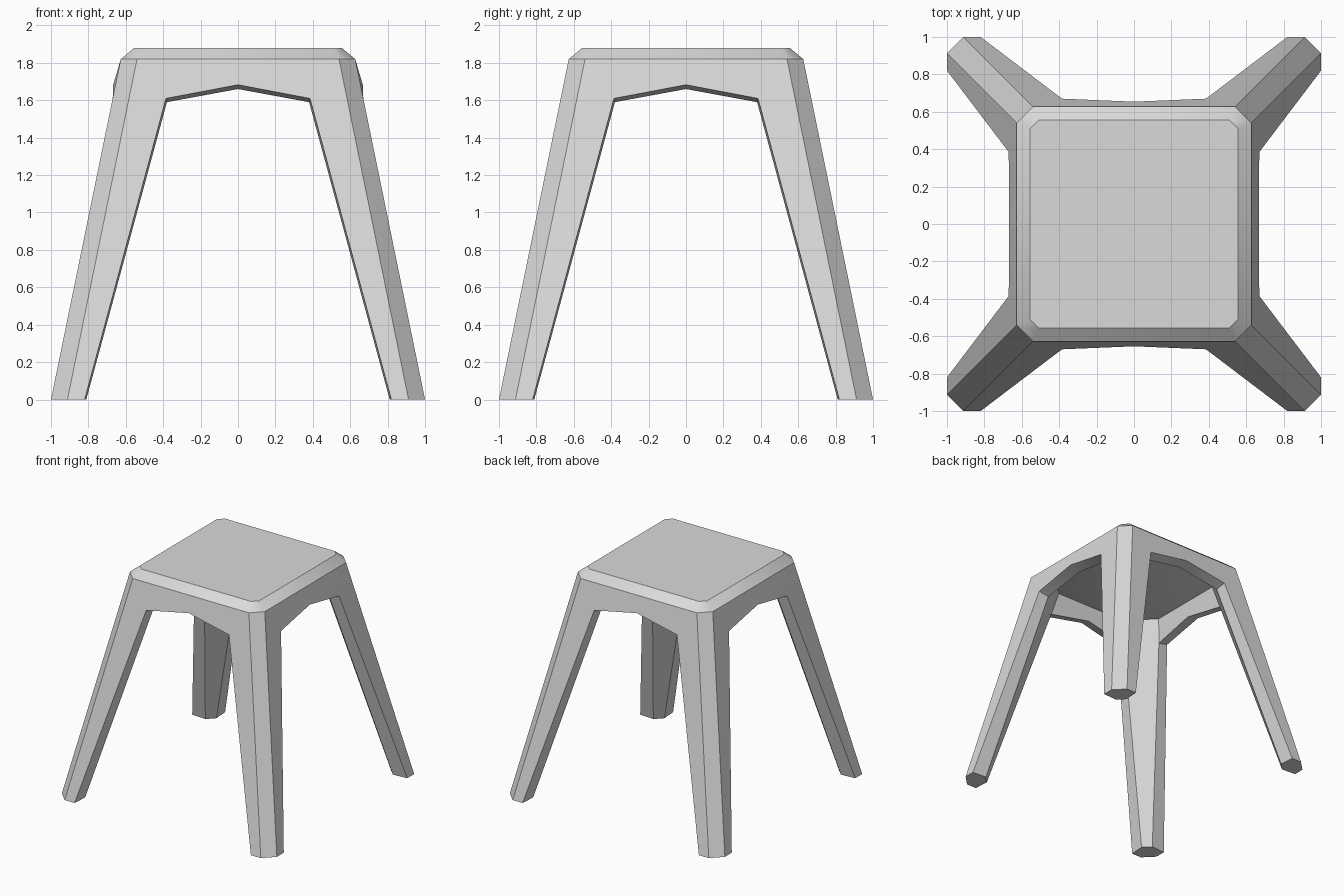
import bpy
import bmesh
from mathutils import Matrix, Vector

cube = bpy.data.objects.get("Cube")
if cube:
    bpy.data.objects.remove(cube, do_unlink=True)

grey = bpy.data.materials.new("light grey")
grey.use_nodes = True
colour = (0.7, 0.7, 0.7, 1)
grey.diffuse_color = colour
grey.node_tree.nodes["Principled BSDF"].inputs["Base Color"].default_value = colour


def finish(bm, name):
    """Weld the parts, turn the faces outward and make the object."""
    bmesh.ops.remove_doubles(bm, verts=bm.verts, dist=0.0005)
    bmesh.ops.recalc_face_normals(bm, faces=bm.faces)
    mesh = bpy.data.meshes.new(name)
    bm.to_mesh(mesh)
    bm.free()
    mesh.materials.append(grey)
    obj = bpy.data.objects.new(name, mesh)
    bpy.context.collection.objects.link(obj)
    bpy.ops.object.select_all(action="DESELECT")
    obj.select_set(True)
    bpy.context.view_layer.objects.active = obj
    bpy.ops.object.shade_smooth_by_angle(angle=0.6)


def add_face(bm, points):
    bm.faces.new([bm.verts.new(p) for p in points])


# One half of a side: (distance along the side, depth, height)
half_side = {
    "top": (0.54, 0.627, 1.82), "top_mid": (0, 0.627, 1.82),
    "foot": (0.912, 1.0, 0), "foot_end": (0.82, 1.0, 0),
    "knee": (0.385, 0.67, 1.61), "arch": (0, 0.654, 1.683),
    "in_top": (0.335, 0.54, 1.78), "in_top_mid": (0, 0.54, 1.78),
    "in_foot": (0.811, 0.872, 0),
    "in_knee": (0.38, 0.58, 1.59), "in_arch": (0, 0.565, 1.66),
}

side_faces = [
    ("top_mid", "top", "knee", "arch"),               # apron
    ("top", "foot", "foot_end", "knee"),              # leg outside
    ("in_top_mid", "in_top", "in_knee", "in_arch"),   # apron inside
    ("arch", "knee", "in_knee", "in_arch"),           # arch underside
    ("knee", "foot_end", "in_foot", "in_knee"),       # leg flank
    ("top_mid", "top", "in_top", "in_top_mid"),       # hidden ledge
]

# Faces that join a side to the next one round the corner
corner_faces = [("top", "foot"), ("in_top", "in_knee"), ("in_knee", "in_foot"),
                ("top", "in_top"), ("foot", "foot_end", "in_foot")]


def place(key, turn, sign):
    x, depth, z = half_side[key]
    if key == "arch" and turn % 2:
        depth += 0.013
    return Matrix.Rotation(turn * 1.5707963, 3, "Z") @ Vector((sign * x, -depth, z))


# Four splayed legs with the arched apron
frame = bmesh.new()
for turn in range(4):
    for sign in (1, -1):
        for keys in side_faces:
            add_face(frame, [place(k, turn, sign) for k in keys])
    for keys in corner_faces:
        near = [place(k, turn, 1) for k in keys]
        far = [place(k, turn + 1, -1) for k in reversed(keys)]
        add_face(frame, near + far)
finish(frame, "leg_frame")


def octagon(half, flat, z):
    ring = []
    for turn in range(4):
        rot = Matrix.Rotation(turn * 1.5707963, 3, "Z")
        ring += [rot @ Vector((s * flat, -half, z)) for s in (-1, 1)]
    return ring


# Seat slab with a bevelled rim
seat = bmesh.new()
rings = [octagon(0.54, 0.335, 1.78), octagon(0.627, 0.54, 1.82),
         octagon(0.555, 0.51, 1.88)]
for low, high in zip(rings, rings[1:]):
    for i in range(8):
        j = (i + 1) % 8
        add_face(seat, [low[i], low[j], high[j], high[i]])
add_face(seat, rings[0])
add_face(seat, rings[-1])
finish(seat, "seat")
